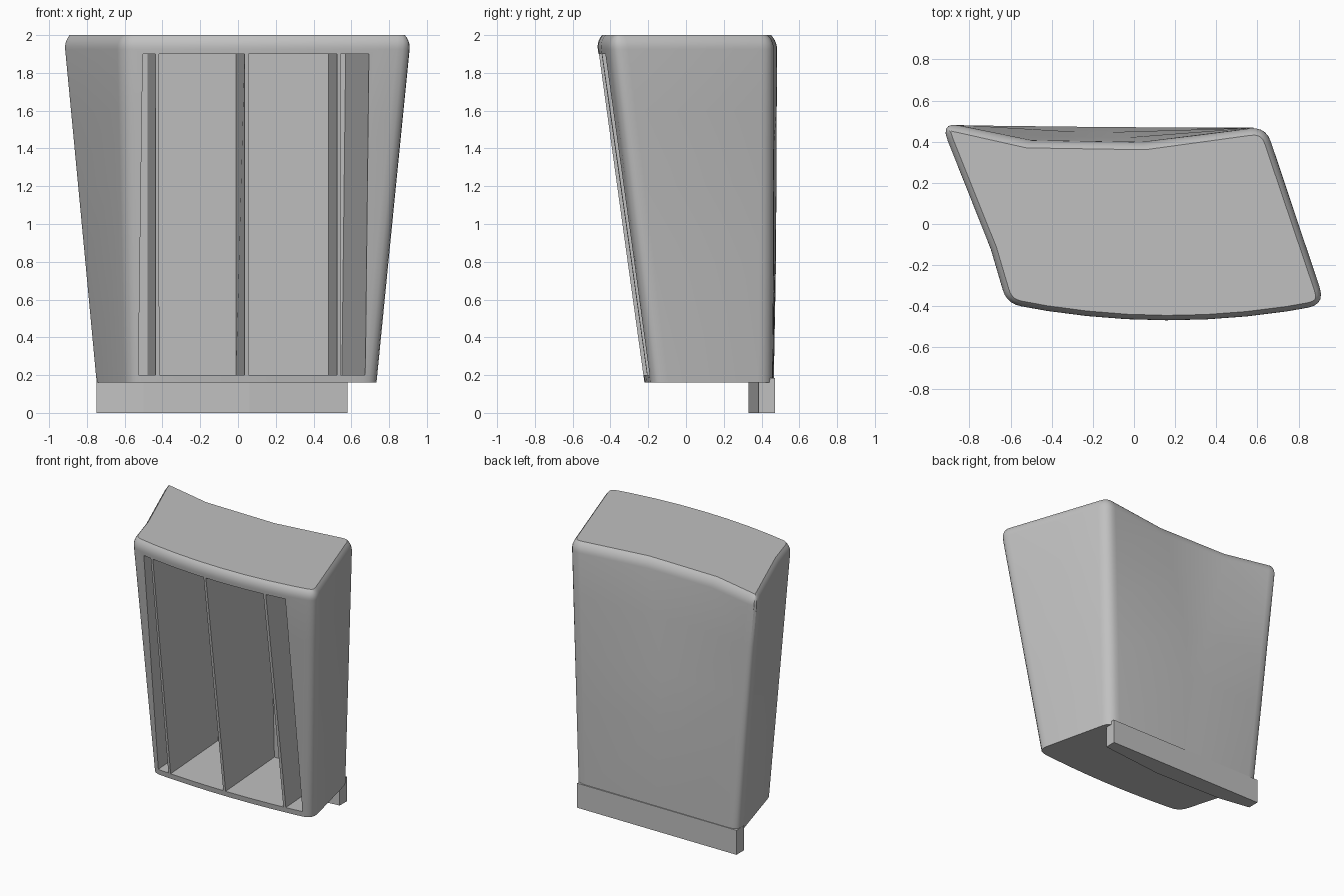
import bpy, bmesh, math
from mathutils import Vector

cube = bpy.data.objects.get("Cube")
if cube:
    bpy.data.objects.remove(cube)

grey = bpy.data.materials.new("plain_grey")
grey.use_nodes = True
colour = (0.53, 0.53, 0.53, 1)
grey.diffuse_color = colour
grey.node_tree.nodes["Principled BSDF"].inputs["Base Color"].default_value = colour


def loft(name, rings):
    """Closed solid through matching rings of points, listed bottom to top."""
    bm = bmesh.new()
    loops = [[bm.verts.new(p) for p in ring] for ring in rings]
    n = len(loops[0])
    for low, high in zip(loops, loops[1:]):
        for i in range(n):
            j = (i + 1) % n
            bm.faces.new((low[i], low[j], high[j], high[i]))
    bm.faces.new(loops[0][::-1])
    bm.faces.new(loops[-1])
    bmesh.ops.recalc_face_normals(bm, faces=bm.faces)
    mesh = bpy.data.meshes.new(name)
    bm.to_mesh(mesh)
    bm.free()
    mesh.materials.append(grey)
    obj = bpy.data.objects.new(name, mesh)
    bpy.context.collection.objects.link(obj)
    return obj


def rounded(corners, radius, steps=5):
    """Round each corner that has a radius with a quadratic curve."""
    out = []
    n = len(corners)
    for i, (c, r) in enumerate(zip(corners, radius)):
        if r == 0:
            out.append(c)
            continue
        a = c + (corners[i - 1] - c).normalized() * r
        b = c + (corners[(i + 1) % n] - c).normalized() * r
        for k in range(steps + 1):
            t = k / steps
            out.append(a * (1 - t) ** 2 + c * 2 * t * (1 - t) + b * t * t)
    return out


def inset(points, d):
    """Move a counter-clockwise outline inwards."""
    out = []
    for i, p in enumerate(points):
        t = (points[(i + 1) % len(points)] - points[i - 1]).normalized()
        out.append(p + Vector((-t.y, t.x)) * d)
    return out


def mix(a, b, t):
    return Vector(a).lerp(Vector(b), t)


BASE, TOP, PINCH = 0.16, 2.0, 0.8


def outline(z):
    """Skewed section with a bowed front and a back hollowed towards the top."""
    t = (z - BASE) / (TOP - BASE)
    fl = mix((-0.58, -0.19), (-0.62, -0.395), t)
    fr = mix((0.75, -0.18), (0.938, -0.4), t)
    br = mix((0.60, 0.46), (0.642, 0.475), t)
    bl = mix((-0.77, 0.465), (-0.95, 0.5), t)
    sag = 0.035 + 0.045 * t
    front = []
    for k in range(1, 8):
        u = k / 8
        front.append(fl.lerp(fr, u) - Vector((0, sag * 4 * u * (1 - u))))
    # the hollow narrows to a point as it fades out downwards
    hollow = max(0, (z - PINCH) / (TOP - PINCH))
    spread = max(0.3, hollow)
    back = [br.lerp(bl, 0.55 + s * spread) - Vector((0, 0.09 * hollow)) for s in (-0.18, 0.18)]
    side = bl.lerp(fl, 0.7) + Vector((0.02 * t, 0))
    corners = [fl] + front + [fr, br] + back + [bl, side]
    return rounded(corners, [0.07] + [0] * 7 + [0.09, 0.08, 0, 0, 0.1, 0])


def ring(z, d=0):
    return [(p.x, p.y, z) for p in inset(outline(z), d)]


# Housing with a rounded rim that meets the flat top at a crisp edge
rim, arc = 0.075, math.radians(48)
radius = rim / math.sin(arc)
rings = [ring(z) for z in (BASE, PINCH, 1.2, 1.6, TOP - rim)]
for k in range(1, 6):
    a = k / 5 * arc
    rings.append(ring(TOP - rim + radius * math.sin(a), radius * (1 - math.cos(a))))
body = loft("vent_housing", rings)

# Four bays cut from the front leave three slanted fins
fins, half, slant = (-0.425, 0.045, 0.535), 0.01, -0.045
edges = [(-0.525, -0.5, slant)]
for x in fins:
    edges += [(x - half, x - half, slant), (x + half, x + half, slant)]
edges.append((0.68, 0.7, -0.13))
for left, right in zip(edges[::2], edges[1::2]):
    slices = []
    for level, (z, face, rear) in enumerate(((0.2, -0.23, 0.42), (1.9, -0.47, 0.36))):
        # slant starts at the front skin, so the bay mouths stay upright
        slices.append([(left[level], -0.6, z), (right[level], -0.6, z),
                       (right[level], face, z), (right[level] + right[2], rear, z),
                       (left[level] + left[2], rear, z), (left[level], face, z)])
    cutter = loft("bay_cutter", slices)
    cutter.hide_render = True
    mod = body.modifiers.new("bay", "BOOLEAN")
    mod.operation, mod.solver, mod.object = "DIFFERENCE", "EXACT", cutter
    bpy.ops.object.select_all(action="DESELECT")
    bpy.context.view_layer.objects.active = body
    body.select_set(True)
    bpy.ops.object.modifier_apply(modifier=mod.name)
    bpy.data.objects.remove(cutter)

# Mounting strip under the back edge, with a bowed front
plan = [(-0.75, 0.38), (-0.5, 0.34), (0.06, 0.33), (0.58, 0.385), (0.58, 0.47), (-0.75, 0.47)]
loft("mounting_strip", [[(x, y, z) for x, y in plan] for z in (0, 0.185)])

bpy.ops.object.select_all(action="DESELECT")
body.select_set(True)
bpy.context.view_layer.objects.active = body
bpy.ops.object.shade_smooth_by_angle(angle=math.radians(35))
